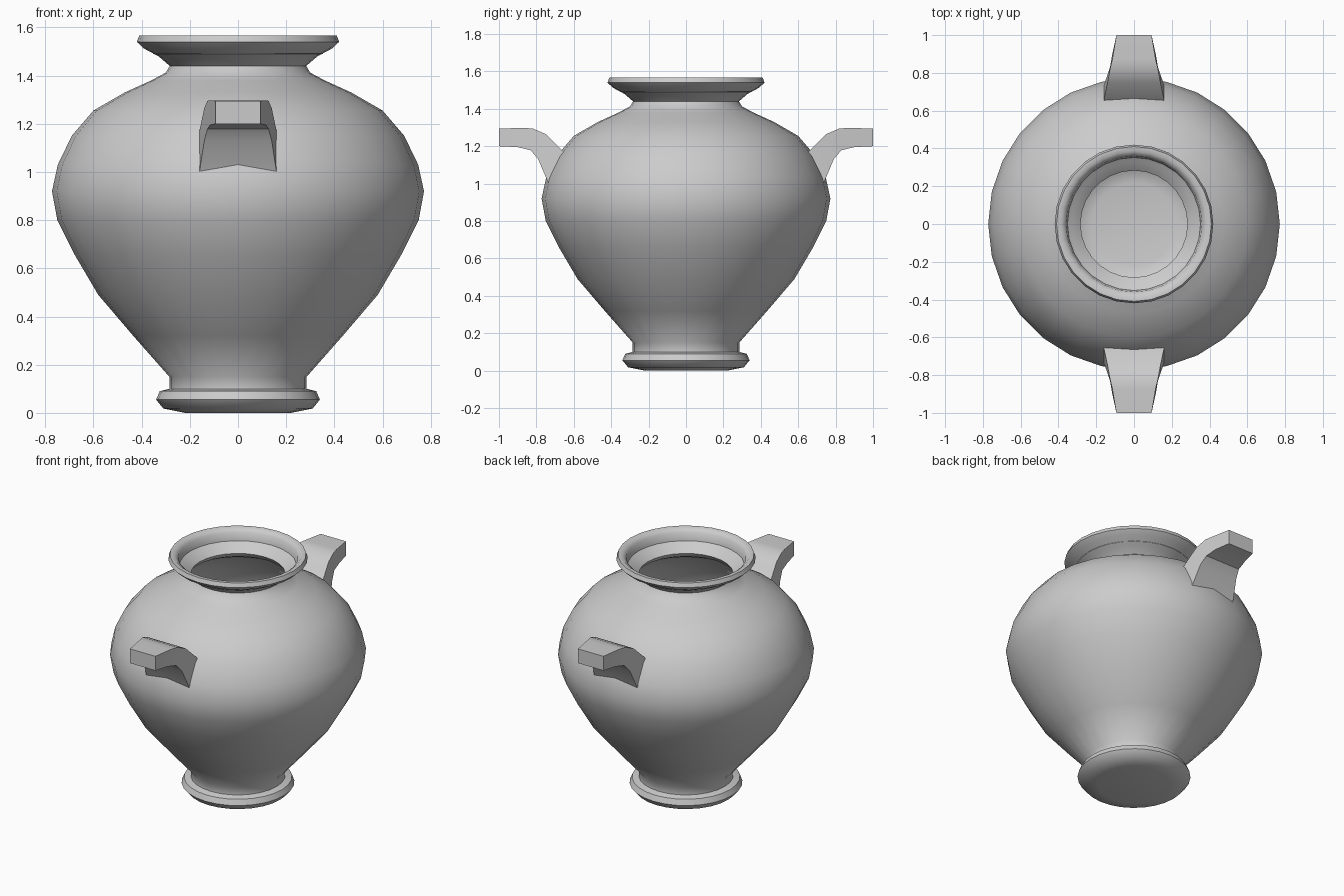
import bpy, bmesh, math

if "Cube" in bpy.data.objects:
    bpy.data.objects.remove(bpy.data.objects["Cube"])

SIDES = 28


def finish(name, bm, angle):
    bmesh.ops.recalc_face_normals(bm, faces=bm.faces)
    mesh = bpy.data.meshes.new(name)
    bm.to_mesh(mesh)
    bm.free()
    ob = bpy.data.objects.new(name, mesh)
    bpy.context.collection.objects.link(ob)
    bpy.ops.object.select_all(action='DESELECT')
    ob.select_set(True)
    bpy.context.view_layer.objects.active = ob
    bpy.ops.object.shade_smooth_by_angle(angle=math.radians(angle))
    return ob


# Vase body: thin lathed shell from the foot to the folded-in lip (radius, height)
profile = [(0.22, 0.0), (0.31, 0.018), (0.34, 0.055), (0.325, 0.09),
           (0.285, 0.10), (0.285, 0.15), (0.435, 0.32), (0.58, 0.49),
           (0.68, 0.66), (0.75, 0.80), (0.772, 0.92), (0.748, 1.03),
           (0.69, 1.15), (0.60, 1.255), (0.47, 1.33), (0.36, 1.38),
           (0.30, 1.412), (0.283, 1.44), (0.33, 1.48), (0.39, 1.512),
           (0.42, 1.54), (0.41, 1.566), (0.385, 1.566), (0.36, 1.545),
           (0.352, 1.49)]
bm = bmesh.new()
rings = []
for r, z in profile:
    rings.append([bm.verts.new((r * math.cos(math.tau * i / SIDES),
                                r * math.sin(math.tau * i / SIDES), z))
                  for i in range(SIDES)])
for a, b in zip(rings, rings[1:]):
    for i in range(SIDES):
        j = (i + 1) % SIDES
        bm.faces.new((a[i], a[j], b[j], b[i]))
bm.faces.new(rings[0][::-1])
finish("vase_body", bm, 50)

# Handles: tapered curved lugs (top y, top z, bottom y, bottom z, half width)
sections = [(0.655, 1.17, 0.735, 1.0, 0.16), (0.75, 1.265, 0.79, 1.13, 0.14),
            (0.82, 1.295, 0.83, 1.178, 0.127), (0.87, 1.297, 0.90, 1.195, 0.115),
            (1.0, 1.295, 1.0, 1.2, 0.093)]
for name, s in (("front_handle", -1), ("back_handle", 1)):
    bm = bmesh.new()
    loops = [[bm.verts.new(c) for c in ((-w, s * ty, tz), (w, s * ty, tz),
                                        (w, s * by, bz), (-w, s * by, bz))]
             for ty, tz, by, bz, w in sections]
    for a, b in zip(loops, loops[1:]):
        for i in range(4):
            j = (i + 1) % 4
            bm.faces.new((a[i], a[j], b[j], b[i]))
    bm.faces.new(loops[0])
    bm.faces.new(loops[-1])
    finish(name, bm, 30)
